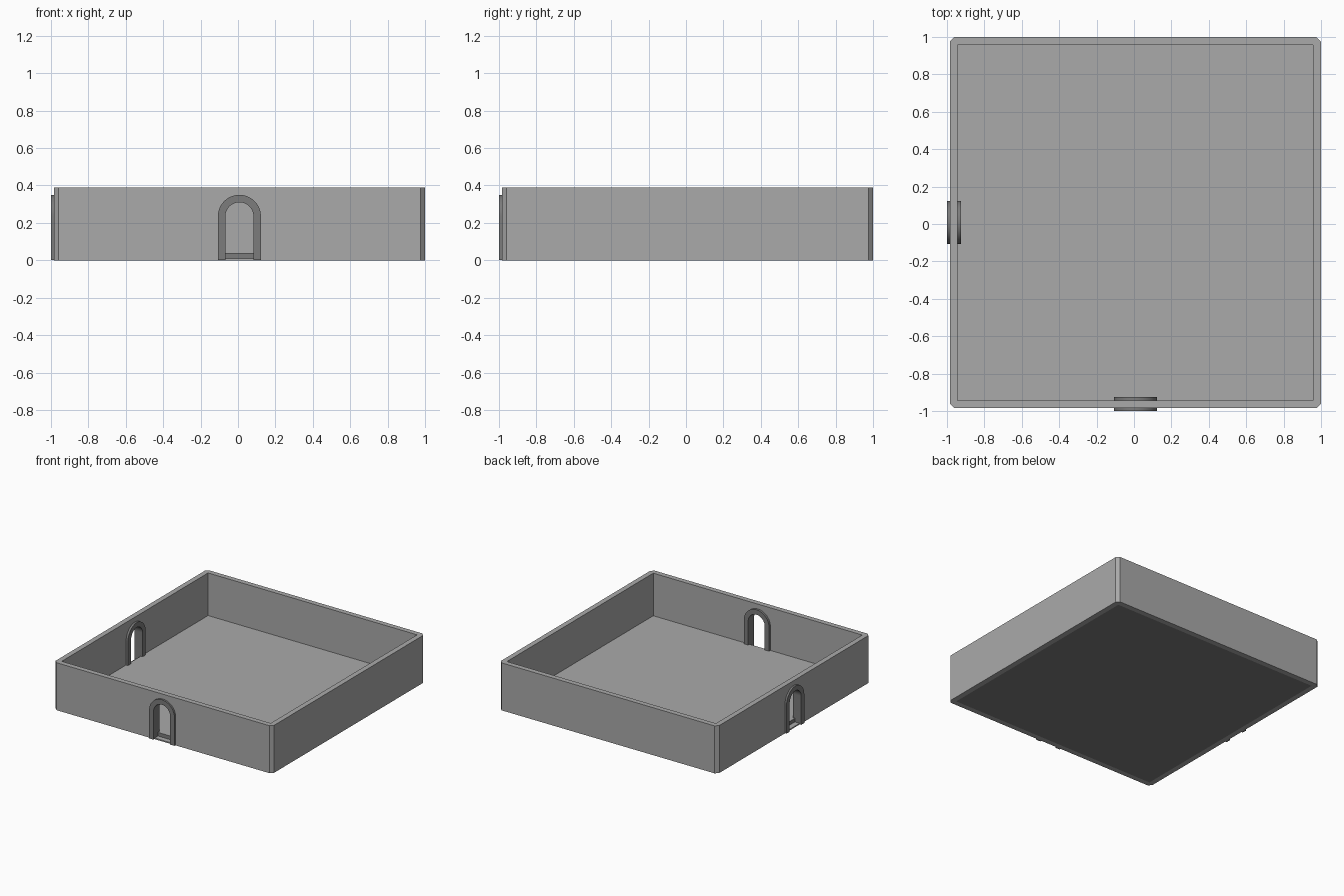
import bpy
import bmesh
from math import pi, cos, sin
from mathutils import Matrix, Vector

if "Cube" in bpy.data.objects:
    bpy.data.objects.remove(bpy.data.objects["Cube"])

CENTRE = 0.0075        # the tray sits off centre because two sides carry frames
OUTER, INNER = 0.9925, 0.95
HEIGHT, FLOOR_TOP = 0.39, 0.04
SPRING = 0.235         # height where the arches begin to curve
SEGMENTS = 24


def material(name, value):
    mat = bpy.data.materials.new(name)
    colour = (value, value, value, 1)
    mat.use_nodes = True
    mat.diffuse_color = colour
    mat.node_tree.nodes["Principled BSDF"].inputs["Base Color"].default_value = colour
    return mat


light_grey = material("light grey", 0.4)
dark_grey = material("dark grey", 0.2)


def make_object(name, bm, *mats):
    bmesh.ops.recalc_face_normals(bm, faces=bm.faces)
    mesh = bpy.data.meshes.new(name)
    bm.to_mesh(mesh)
    bm.free()
    obj = bpy.data.objects.new(name, mesh)
    bpy.context.collection.objects.link(obj)
    for mat in mats:
        mesh.materials.append(mat)
    return obj


def box(half, low, high):
    bm = bmesh.new()
    bmesh.ops.create_cube(bm, size=1)
    bmesh.ops.scale(bm, vec=(2 * half, 2 * half, high - low), verts=bm.verts)
    bmesh.ops.translate(bm, vec=(CENTRE, CENTRE, (low + high) / 2), verts=bm.verts)
    return bm


def arch(radius, bottom):
    """Points of an arch in the x-z plane, from one foot over to the other."""
    curve = [(radius * cos(pi * i / SEGMENTS), SPRING + radius * sin(pi * i / SEGMENTS))
             for i in range(SEGMENTS + 1)]
    return [(radius, bottom)] + curve + [(-radius, bottom)]


def extruded(points, front, back, turn):
    """Extrude an x-z outline along y and turn it onto its wall."""
    bm = bmesh.new()
    face = bm.faces.new([bm.verts.new((x, front, z)) for x, z in points])
    result = bmesh.ops.extrude_face_region(bm, geom=[face], use_keep_orig=True)
    verts = [g for g in result["geom"] if isinstance(g, bmesh.types.BMVert)]
    bmesh.ops.translate(bm, vec=(0, back - front, 0), verts=verts)
    bmesh.ops.rotate(bm, cent=Vector(), matrix=Matrix.Rotation(turn, 3, "Z"), verts=bm.verts)
    bmesh.ops.translate(bm, vec=(CENTRE, CENTRE, 0), verts=bm.verts)
    return bm


def cut(obj, cutter):
    cutter.hide_render = True
    mod = obj.modifiers.new("cut", "BOOLEAN")
    mod.operation, mod.solver, mod.object = "DIFFERENCE", "EXACT", cutter
    bpy.context.view_layer.update()
    evaluated = obj.evaluated_get(bpy.context.evaluated_depsgraph_get())
    mesh = bpy.data.meshes.new_from_object(evaluated)
    obj.modifiers.remove(mod)
    obj.data = mesh
    bpy.data.objects.remove(cutter)


# Outer walls with chamfered upright corners
bm = box(OUTER, 0, HEIGHT)
upright = [e for e in bm.edges if abs(e.verts[0].co.z - e.verts[1].co.z) > 0.1]
bmesh.ops.bevel(bm, geom=upright, offset=0.025, segments=1, affect="EDGES")
walls = make_object("walls", bm, light_grey)
cut(walls, make_object("room_cutter", box(INNER, -0.1, HEIGHT + 0.1), light_grey))

# Floor slab: light on top, dark on the sides and underneath
floor = make_object("floor", box(INNER, 0, FLOOR_TOP), light_grey, dark_grey)
for poly in floor.data.polygons:
    poly.material_index = 0 if poly.normal.z > 0.5 else 1

# Arched doorways with frames through the front and right walls
for name, turn in (("front", 0), ("right", -pi / 2)):
    cutter = make_object("doorway_cutter",
                         extruded(arch(0.095, 0.01), -1.1, -0.9, turn), light_grey)
    cut(walls, cutter)
    outline = arch(0.115, 0.002) + arch(0.075, 0.002)[::-1]
    frame = make_object(name + "_door_frame",
                        extruded(outline, -1.0075, -0.9325, turn), dark_grey)
    bpy.ops.object.select_all(action="DESELECT")
    frame.select_set(True)
    bpy.context.view_layer.objects.active = frame
    bpy.ops.object.shade_smooth_by_angle(angle=pi / 6)
